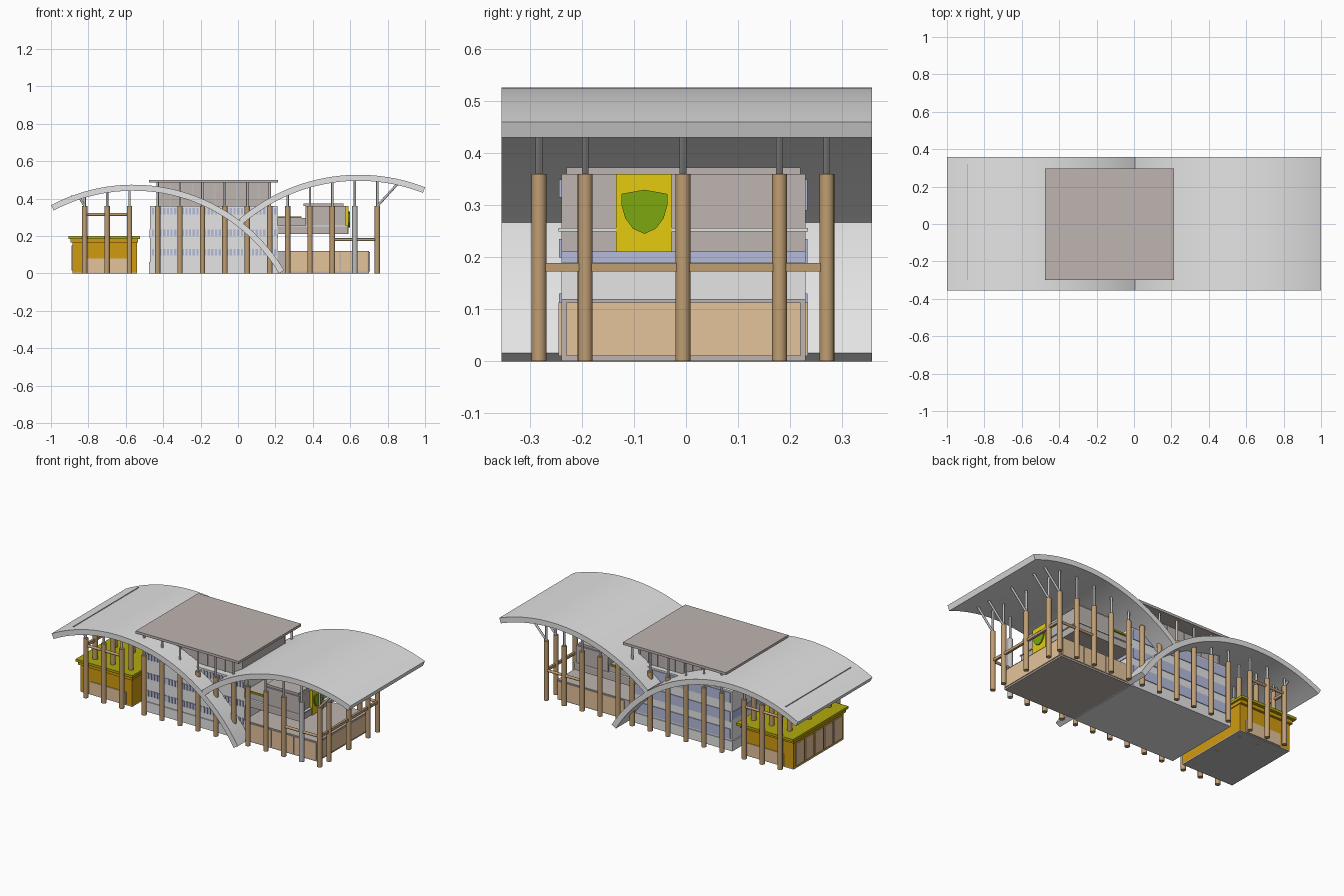
import bpy, bmesh, math
from mathutils import Vector

cube = bpy.data.objects.get("Cube")
if cube:
    bpy.data.objects.remove(cube)


def material(name, r, g, b):
    m = bpy.data.materials.new(name)
    m.use_nodes = True
    m.diffuse_color = (r, g, b, 1)
    m.node_tree.nodes["Principled BSDF"].inputs["Base Color"].default_value = (r, g, b, 1)
    return m


WHITE = material("roof white", .78, .78, .78)
STONE = material("warm grey", .51, .46, .44)
METAL = material("steel grey", .52, .52, .53)
WOOD = material("timber", .52, .34, .17)
TAN = material("tan panel", .78, .55, .33)
GOLD = material("dark gold", .64, .33, .005)
YELLOW = material("yellow", .78, .6, .005)
OLIVE = material("olive", .45, .4, .004)
BLUE = material("window blue", .46, .5, .72)
GREEN = material("green", .2, .39, .005)


def finish(name, bm, mat, smooth=False):
    bmesh.ops.recalc_face_normals(bm, faces=bm.faces)
    me = bpy.data.meshes.new(name)
    bm.to_mesh(me)
    bm.free()
    me.materials.append(mat)
    ob = bpy.data.objects.new(name, me)
    bpy.context.collection.objects.link(ob)
    if smooth:
        bpy.ops.object.select_all(action='DESELECT')
        ob.select_set(True)
        bpy.context.view_layer.objects.active = ob
        bpy.ops.object.shade_smooth_by_angle(angle=math.radians(35))
    return ob


def box(name, x, y, z, mat):
    bm = bmesh.new()
    bmesh.ops.create_cube(bm, size=1)
    for v in bm.verts:
        v.co = [a[0] + (c + .5) * (a[1] - a[0]) for a, c in zip((x, y, z), v.co)]
    return finish(name, bm, mat)


def rod(name, a, b, radius, mat):
    a, b = Vector(a), Vector(b)
    bm = bmesh.new()
    bmesh.ops.create_cone(bm, segments=16, radius1=radius, radius2=radius,
                          depth=(b - a).length, cap_ends=True)
    turn = (b - a).to_track_quat('Z', 'Y')
    for v in bm.verts:
        v.co = turn @ v.co + (a + b) / 2
    return finish(name, bm, mat, True)


def prism(name, loop, offset, mat, smooth=False):
    bm = bmesh.new()
    face = bm.faces.new([bm.verts.new(p) for p in loop])
    new = bmesh.ops.extrude_face_region(bm, geom=[face])["geom"]
    bmesh.ops.translate(bm, vec=offset, verts=[v for v in new if isinstance(v, bmesh.types.BMVert)])
    return finish(name, bm, mat, smooth)


# Two curved roofs: centre x, crown height, radius
WEST, EAST = (-.56, .474, .94), (.645, .527, .98)
THICK = .032


def roof_z(arch, x, inset=0):
    cx, top, r = arch
    return top - r + math.sqrt((r - inset) ** 2 - (x - cx) ** 2)


def curved_roof(name, arch, x0, x1):
    cx, top, r = arch
    a0, a1 = math.asin((x0 - cx) / r), math.asin((x1 - cx) / r)
    n = 32
    angles = [a0 + (a1 - a0) * i / n for i in range(n + 1)]

    def arc(rad, seq):
        return [(cx + rad * math.sin(a), -.355, top - r + rad * math.cos(a)) for a in seq]
    prism(name, arc(r, angles) + arc(r - THICK, reversed(angles)), (0, .713, 0), WHITE, True)


curved_roof("west_roof", WEST, -1, .247)
curved_roof("east_roof", EAST, .005, 1)
slot_z = roof_z(WEST, -.89)
box("west_roof_slot", (-.893, -.887), (-.3, .32), (slot_z - .004, slot_z + .003), METAL)

# Central hall with window bands
HX, HY = (-.47, .21), (-.24, .23)
box("hall", HX, HY, (0, .36), WHITE)
box("hall_plinth", (-.475, .2), (-.245, .235), (0, .06), WHITE)
for z in (.095, .2, .315):
    box("back_window_band", (-.46, .2), (.23, .234), (z - .025, z + .035), BLUE)
    for i in range(34):
        x = HX[0] + .01 + i * .0198
        box("front_window", (x, x + .012), (-.244, -.24), (z, z + .035), BLUE)
for x in (HX[0] - .004, HX[1]):
    box("end_window_band", (x, x + .004), HY, (.19, .235), BLUE)

# Raised upper storey and flat roof
box("upper_storey", (-.42, .17), (-.2, .2), (.36, .485), STONE)
for i in range(11):
    x = -.42 + i * .059
    for y in (-.204, .2):
        box("upper_storey_rib", (x - .004, x + .004), (y, y + .004), (.36, .485), METAL)
box("flat_roof", (-.475, .215), (-.3, .297), (.485, .5), STONE)

# Gold pavilion
box("pavilion_floor", (-.885, -.54), (-.24, .235), (0, .006), METAL)
box("pavilion", (-.885, -.54), (-.24, .235), (.006, .185), GOLD)
box("pavilion_roof", (-.905, -.525), (-.26, .27), (.185, .2), OLIVE)
box("pavilion_trim", (-.895, -.535), (-.25, .25), (.165, .185), GOLD)
for y in (-.245, .235):
    box("pavilion_long_panel", (-.82, -.58), (y, y + .005), (.006, .08), TAN)
for i in range(5):
    y = -.225 + i * .091
    box("pavilion_end_panel", (-.89, -.885), (y, y + .078), (.015, .15), TAN)

# Low east block with framed panels
box("east_block", (.21, .7), (-.24, .23), (0, .12), STONE)
box("east_end_panel", (.7, .705), (-.23, .22), (.01, .113), TAN)
for y in (-.245, .23):
    for x in (.25, .4, .55):
        box("east_long_panel", (x, x + .143), (y, y + .005), (.01, .113), TAN)

# Floating gallery above the east block
box("gallery_floor", (.21, .585), (-.24, .23), (.21, .25), STONE)
box("gallery_ledge", (.21, .59), (-.245, .235), (.25, .256), WHITE)
box("gallery_terrace", (.21, .36), (-.23, .22), (.256, .295), STONE)
for y in (-.24, .22):
    box("terrace_rail", (.21, .34), (y, y + .01), (.295, .305), OLIVE)
box("gallery", (.36, .575), (-.24, .23), (.256, .36), STONE)
box("gallery_roof", (.35, .565), (-.23, .22), (.36, .373), STONE)
box("sign_board", (.575, .592), (-.135, -.027), (.21, .36), YELLOW)
half = [(0, .245), (.022, .255), (.037, .275), (.044, .3), (.044, .322), (0, .33)]
outline = half + [(-y, z) for y, z in reversed(half[1:-1])]
prism("shield", [(.592, y - .08, z) for y, z in outline], (.007, 0, 0), GREEN)

# Columns: timber shaft with a slim steel post up to the roof
ROWS = (-.283, .271)
MID = (-.194, -.006, .18)


def column(x, y, top, shaft=WOOD):
    rod("column", (x, y, 0), (x, y, .36), .0145, shaft)
    rod("column_post", (x, y, .36), (x, y, top), .0065, METAL)


west_x = [-.82, -.7, -.58]
hall_x = [-.43 + .12 * i for i in range(6)]
east_x = [.265, .385, .505, .625, .745]
for y in ROWS:
    for x in west_x:
        column(x, y, roof_z(WEST, x, THICK / 2))
    for x in hall_x:
        column(x, y, .49)
    for x in east_x:
        steel = x == .625 and y < 0
        column(x, y, roof_z(EAST, x, THICK / 2), METAL if steel else WOOD)
    rod("west_rail", (-.82, y, .315), (-.58, y, .315), .008, WOOD)
    rod("east_rail", (.505, y, .18), (.745, y, .18), .008, WOOD)
for y in MID:
    for x in west_x:
        column(x, y, roof_z(WEST, x, THICK / 2))
    column(.745, y, roof_z(EAST, .745, THICK / 2))
for x, z in ((-.82, .315), (.745, .18)):
    box("end_rail", (x - .007, x + .007), ROWS, (z - .007, z + .009), WOOD)

# Slanted struts under the roof ends
for y in ROWS + MID:
    rod("east_strut", (.745, y, .36), (.86, y, roof_z(EAST, .86, THICK / 2)), .0065, METAL)
    rod("west_strut", (-.82, y, .36), (-.85, y, roof_z(WEST, -.85, THICK / 2)), .0065, METAL)
